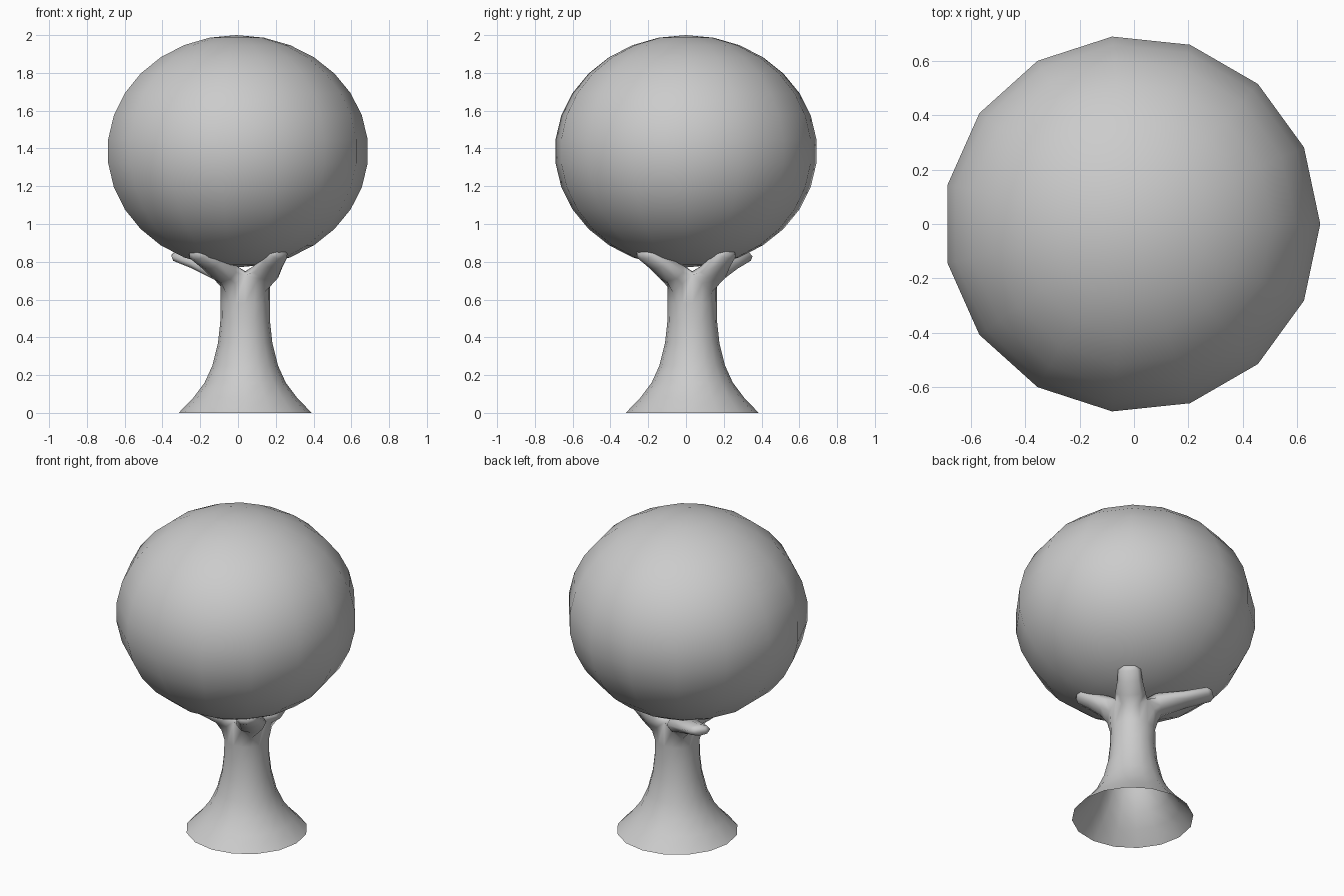
import bpy, bmesh
from math import sin, cos, radians, tau
from mathutils import Vector

if "Cube" in bpy.data.objects:
    bpy.data.objects.remove(bpy.data.objects["Cube"])


def finish(bm, name):
    bmesh.ops.recalc_face_normals(bm, faces=bm.faces[:])
    me = bpy.data.meshes.new(name)
    bm.to_mesh(me)
    bm.free()
    me.polygons.foreach_set("use_smooth", [True] * len(me.polygons))
    ob = bpy.data.objects.new(name, me)
    bpy.context.collection.objects.link(ob)
    return ob


def bridge(bm, a, b):
    n = len(a)
    for i in range(n):
        j = (i + 1) % n
        bm.faces.new((a[i], a[j], b[j], b[i]))


def ring(bm, cx, cy, z, r, n):
    return [bm.verts.new((cx + r * cos(tau * i / n), cy + r * sin(tau * i / n), z))
            for i in range(n)]


# crown: slightly flattened 15 x 15 sphere
N = 15
CX, CZ, R, H = -0.008, 1.385, 0.698, 0.615
bm = bmesh.new()
rings = [ring(bm, CX, 0, CZ + H * sin(radians(a)), R * cos(radians(a)), N)
         for a in range(-78, 79, 12)]
for a, b in zip(rings, rings[1:]):
    bridge(bm, a, b)
for loop, z in ((rings[0], CZ - H), (rings[-1], CZ + H)):
    pole = bm.verts.new((CX, 0, z))
    for i in range(N):
        bm.faces.new((loop[i], loop[(i + 1) % N], pole))
finish(bm, "crown")

# trunk: flared profile, open underneath
TX, TY, S = 0.038, 0.033, 16
profile = [(0, 0.352), (0.08, 0.275), (0.16, 0.215), (0.25, 0.174),
           (0.37, 0.144), (0.48, 0.132), (0.58, 0.131)]
bm = bmesh.new()
rings = [ring(bm, TX, TY, z, r, S) for z, r in profile]
fork = []
for i in range(S):
    a = tau * i / S
    d = 0.5 - 0.5 * cos(4 * a)          # 1 on the diagonals, 0 in the notches
    r = 0.132 + 0.016 * d
    fork.append(bm.verts.new((TX + r * cos(a), TY + r * sin(a), 0.73 - 0.09 * d)))
rings.append(fork)
for a, b in zip(rings, rings[1:]):
    bridge(bm, a, b)

# saddle where the four branches part
mid = bm.verts.new((TX, TY, 0.75))
spokes = [bm.verts.new((fork[4 * k].co + mid.co) / 2 + Vector((0, 0, 0.008)))
          for k in range(4)]

# branches: tip position, half width, half thickness
tips = [((0.215, 0.215, 0.845), 0.066, 0.040),
        ((-0.305, 0.305, 0.828), 0.066, 0.034),
        ((-0.215, -0.215, 0.845), 0.066, 0.040),
        ((0.215, -0.215, 0.845), 0.066, 0.040)]
for k, (tip, w, h) in enumerate(tips):
    base = [fork[(4 * k + i) % S] for i in range(5)]
    base += [spokes[(k + 1) % 4], mid, spokes[k]]
    phi = radians(45 + 90 * k)
    d = Vector((cos(phi), sin(phi), 0))
    t = Vector((-sin(phi), cos(phi), 0))
    tip = Vector(tip)
    start = Vector((TX, TY, 0.745)) + d * 0.155
    p = (tip - start).normalized()
    n = t.cross(p).normalized()
    if n.z > 0:
        n = -n
    prev = base
    for c, sw, sh in ((start, 0.088, 0.060),
                      (start.lerp(tip, 0.55), w * 1.1, h * 1.15),
                      (tip, w, h),
                      (tip + p * 0.025, w * 0.6, h * 0.55)):
        loop = []
        for i in range(8):
            a = radians(-90 + 45 * i)
            loop.append(bm.verts.new(c + t * (sw * sin(a)) + n * (sh * cos(a))))
        bridge(bm, prev, loop)
        prev = loop
    bm.faces.new(prev)
finish(bm, "trunk_with_branches")
